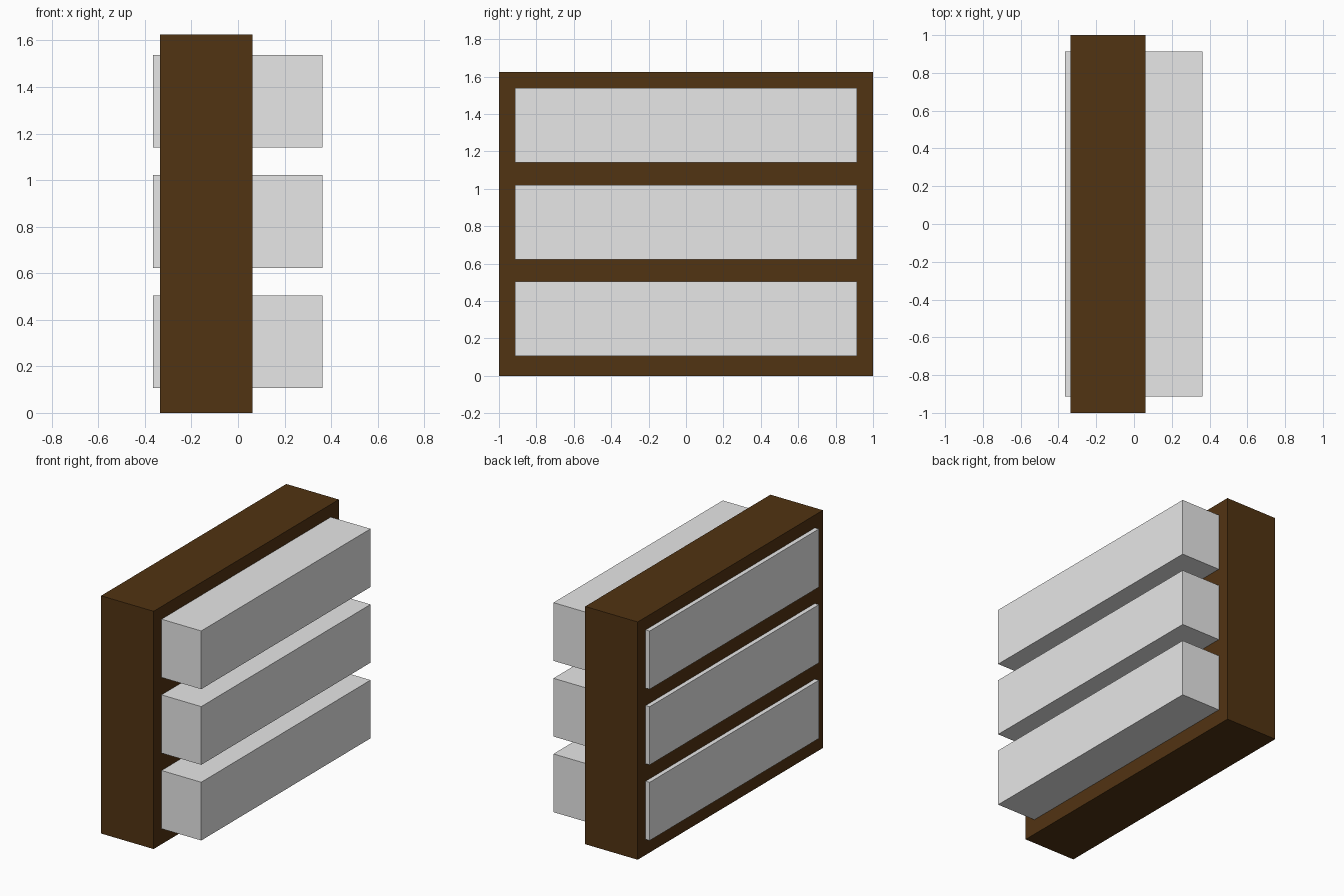
import bpy

cube = bpy.data.objects.get("Cube")
if cube:
    bpy.data.objects.remove(cube, do_unlink=True)


def material(name, rgb):
    m = bpy.data.materials.new(name)
    m.use_nodes = True
    m.diffuse_color = (*rgb, 1)
    bsdf = next(n for n in m.node_tree.nodes if n.type == "BSDF_PRINCIPLED")
    bsdf.inputs["Base Color"].default_value = (*rgb, 1)
    return m


def box(name, lo, hi, mat):
    """Axis-aligned box between two corners."""
    bpy.ops.mesh.primitive_cube_add(size=1)
    ob = bpy.context.object
    ob.name = ob.data.name = name
    for v in ob.data.vertices:
        v.co = [a + (b - a) * (c + 0.5) for a, b, c in zip(lo, hi, v.co)]
    ob.data.materials.append(mat)
    return ob


brown = material("dark_brown_wood", (0.083, 0.033, 0.006))
grey = material("light_grey", (0.8, 0.8, 0.8))

# Cabinet body
box("cabinet_body", (-0.335, -1, 0), (0.062, 1, 1.625), brown)

# Three drawers passing through the body, pulled out towards +x
for i, name in enumerate(("lower_drawer", "middle_drawer", "upper_drawer")):
    z = 0.106 + i * 0.517
    box(name, (-0.365, -0.914, z), (0.362, 0.914, z + 0.398), grey)
